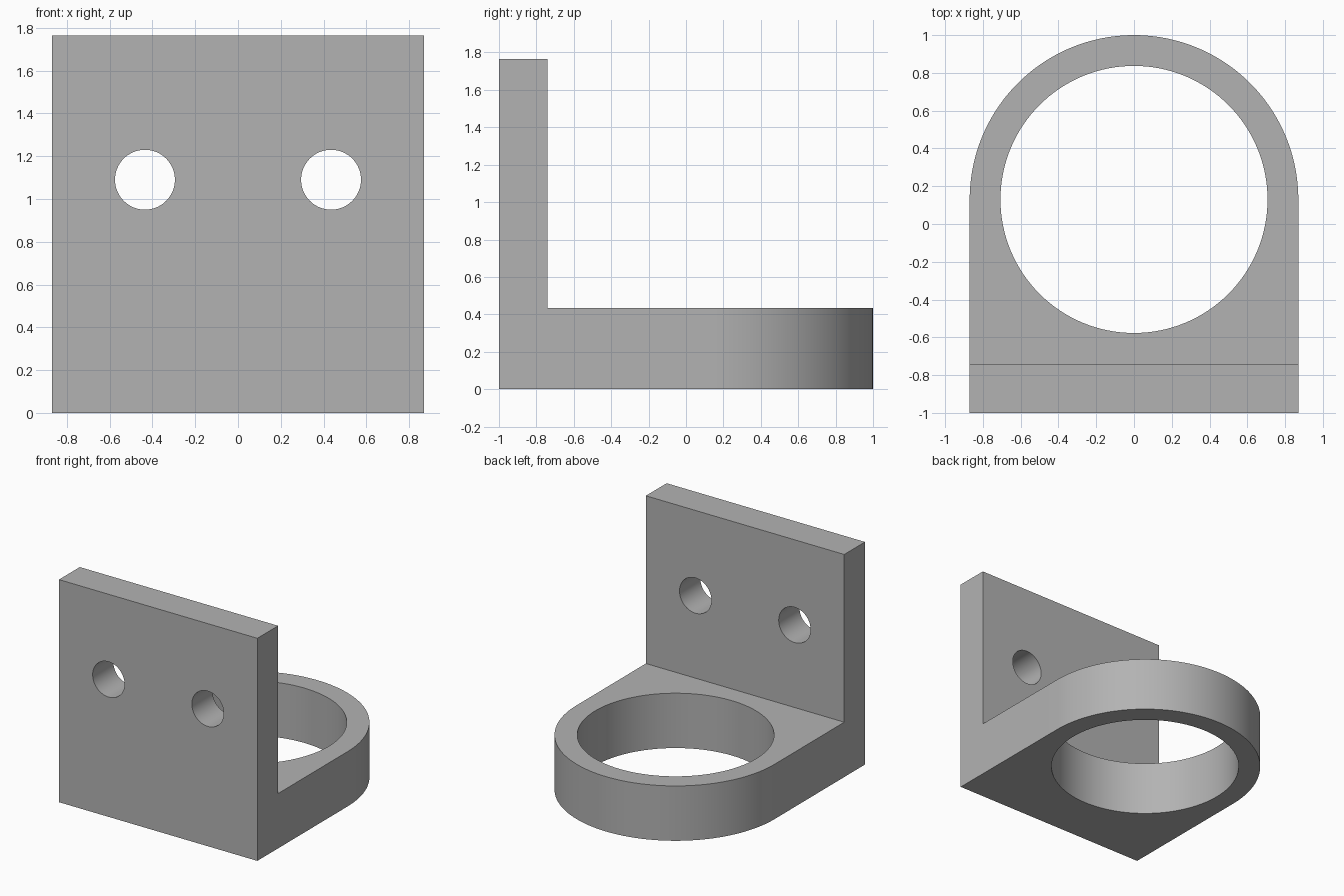
import bpy
import bmesh
from math import cos, sin, pi, radians
from mathutils import Vector

cube = bpy.data.objects.get("Cube")
if cube:
    bpy.data.objects.remove(cube, do_unlink=True)

# Main dimensions
HALF_WIDTH = 0.87
HEIGHT = 1.765
BASE_TOP = 0.435
PLATE_BACK = -0.74
RING_Y = 0.13
RING_HOLE = 0.707
BOLT_X, BOLT_Z, BOLT_RADIUS = 0.435, 1.09, 0.14

grey = bpy.data.materials.new("plain grey")
grey.use_nodes = True
colour = (0.45, 0.45, 0.45, 1)
grey.diffuse_color = colour
grey.node_tree.nodes["Principled BSDF"].inputs["Base Color"].default_value = colour


def prism(name, points, offset):
    """Extrude a closed outline along an offset vector."""
    bm = bmesh.new()
    face = bm.faces.new([bm.verts.new(p) for p in points])
    moved = bmesh.ops.extrude_face_region(bm, geom=[face])["geom"]
    verts = [g for g in moved if isinstance(g, bmesh.types.BMVert)]
    bmesh.ops.translate(bm, verts=verts, vec=Vector(offset))
    bmesh.ops.recalc_face_normals(bm, faces=bm.faces)
    mesh = bpy.data.meshes.new(name)
    bm.to_mesh(mesh)
    bm.free()
    mesh.materials.append(grey)
    obj = bpy.data.objects.new(name, mesh)
    bpy.context.collection.objects.link(obj)
    return obj


def arc(radius, start, end, steps):
    angles = [start + (end - start) * i / steps for i in range(steps + 1)]
    return [(radius * cos(a), radius * sin(a)) for a in angles]


def carve(target, cutter, operation):
    """Apply a boolean and remove its helper."""
    cutter.hide_render = True
    mod = target.modifiers.new(cutter.name, "BOOLEAN")
    mod.operation = operation
    mod.solver = "EXACT"
    mod.object = cutter
    bpy.context.view_layer.objects.active = target
    bpy.ops.object.modifier_apply(modifier=mod.name)
    bpy.data.objects.remove(cutter, do_unlink=True)


# L-shaped side profile, made overly wide before trimming
side = [(-1, 0), (1.1, 0), (1.1, BASE_TOP), (PLATE_BACK, BASE_TOP),
        (PLATE_BACK, HEIGHT), (-1, HEIGHT)]
bracket = prism("mounting_bracket", [(-1.2, y, z) for y, z in side], (2.4, 0, 0))

# Trim to the plan outline with its round end
plan = [(x, RING_Y + y, -1) for x, y in arc(HALF_WIDTH, 0, pi, 96)]
plan += [(-HALF_WIDTH, -1.5, -1), (HALF_WIDTH, -1.5, -1)]
carve(bracket, prism("plan_trim", plan, (0, 0, 4)), "INTERSECT")

# Large vertical hole that leaves the ring
circle = arc(RING_HOLE, 0, 2 * pi, 128)[:-1]
carve(bracket, prism("ring_cutter", [(x, RING_Y + y, -1) for x, y in circle],
                     (0, 0, 2)), "DIFFERENCE")

# Pair of bolt holes through the upright plate
circle = arc(BOLT_RADIUS, 0, 2 * pi, 64)[:-1]
for sign in (-1, 1):
    points = [(sign * BOLT_X + x, -1.5, BOLT_Z + z) for x, z in circle]
    carve(bracket, prism("bolt_cutter", points, (0, 1.2, 0)), "DIFFERENCE")

# Smooth round walls with crisp edges
bpy.ops.object.select_all(action="DESELECT")
bracket.select_set(True)
bpy.context.view_layer.objects.active = bracket
bpy.ops.object.shade_smooth_by_angle(angle=radians(30))
